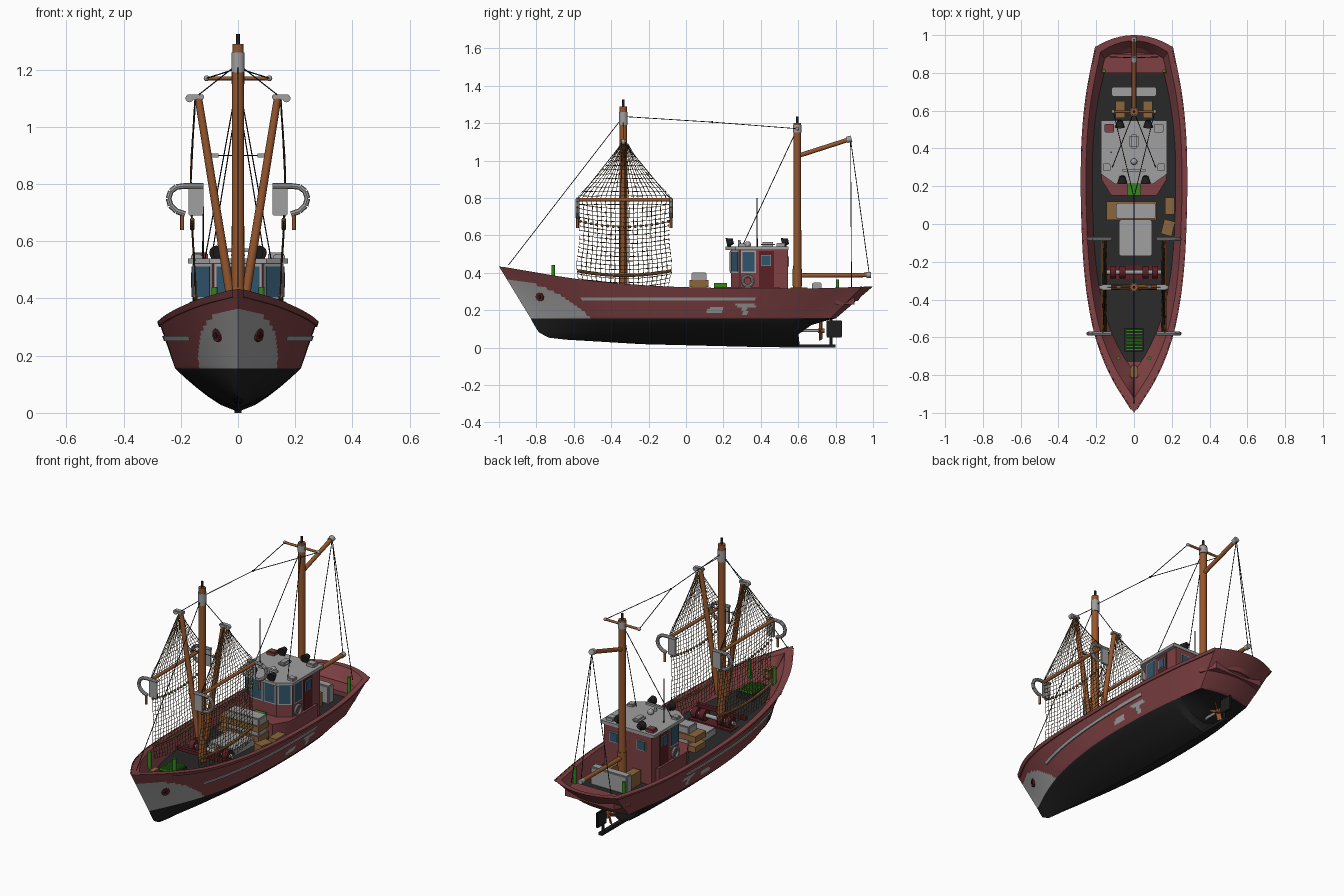
import bpy, bmesh, math, random
from mathutils import Vector, Matrix

if "Cube" in bpy.data.objects:
    bpy.data.objects.remove(bpy.data.objects["Cube"])
random.seed(4)

def mat(name, c):
    m = bpy.data.materials.new(name)
    m.diffuse_color = (*c, 1)
    m.use_nodes = True
    m.node_tree.nodes["Principled BSDF"].inputs["Base Color"].default_value = m.diffuse_color
    return m
RED = mat("hull red", (0.21, 0.052, 0.056))
GRAY = mat("light grey", (0.35, 0.35, 0.35))
BLACK = mat("black", (0.013, 0.013, 0.014))
WOOD = mat("mast wood", (0.30, 0.095, 0.028))
TAN = mat("crate tan", (0.26, 0.13, 0.045))
BLUE = mat("window blue", (0.03, 0.09, 0.15))
GREEN = mat("green", (0.035, 0.24, 0.012))
DARKRED = mat("dark red", (0.10, 0.014, 0.018))
NET = mat("net brown", (0.11, 0.065, 0.025))
DECK = mat("deck grey", (0.022, 0.022, 0.022))

# ---------- helpers ----------
def make(name, bm, *mats):
    bmesh.ops.recalc_face_normals(bm, faces=bm.faces)
    me = bpy.data.meshes.new(name)
    bm.to_mesh(me); bm.free()
    for m in mats: me.materials.append(m)
    ob = bpy.data.objects.new(name, me)
    bpy.context.collection.objects.link(ob)
    return ob

def box(name, x0, x1, y0, y1, z0, z1, m, rot=0, bevel=0):
    bm = bmesh.new()
    c = Vector(((x0+x1)/2, (y0+y1)/2, (z0+z1)/2))
    bmesh.ops.create_cube(bm, size=1, matrix=Matrix.Translation(c) @ Matrix.Rotation(rot, 4, 'Z')
                          @ Matrix.Diagonal((x1-x0, y1-y0, z1-z0, 1)))
    if bevel: bmesh.ops.bevel(bm, geom=bm.edges[:], offset=bevel, segments=2, affect='EDGES')
    return make(name, bm, m)

def rod(name, p, q, r, m, r2=None, n=12):
    p, q = Vector(p), Vector(q); d = q - p
    bm = bmesh.new()
    bmesh.ops.create_cone(bm, cap_ends=True, segments=n, radius1=r, radius2=r if r2 is None else r2, depth=d.length,
        matrix=Matrix.Translation((p+q)/2) @ d.to_track_quat('Z', 'Y').to_matrix().to_4x4())
    return make(name, bm, m)

def wire(name, p, q): return rod(name, p, q, 0.0022, BLACK, n=5)

def ball(name, p, r, m):
    bm = bmesh.new()
    bmesh.ops.create_uvsphere(bm, u_segments=12, v_segments=8, radius=r, matrix=Matrix.Translation(p))
    return make(name, bm, m)

def prism(name, pts, z0, z1, m):
    bm = bmesh.new()
    f = bm.faces.new([bm.verts.new((x, y, z0)) for x, y in pts])
    g = bmesh.ops.extrude_face_region(bm, geom=[f])
    bmesh.ops.translate(bm, verts=[v for v in g['geom'] if isinstance(v, bmesh.types.BMVert)], vec=(0, 0, z1-z0))
    return make(name, bm, m)

def mirror(half): return half + [(-x, y) for x, y in reversed(half)]

def table(t, x, smooth=True):
    x = min(max(x, t[0][0]), t[-1][0])
    i = max(k for k in range(len(t)-1) if t[k][0] <= x)
    (x0, a), (x1, b) = t[i], t[i+1]
    h = x1-x0; u = (x-x0)/h
    if not smooth: return a+(b-a)*u
    def slope(k):
        l, r = max(k-1, 0), min(k+1, len(t)-1)
        return (t[r][1]-t[l][1])/(t[r][0]-t[l][0])
    return ((2*u**3-3*u*u+1)*a + (u**3-2*u*u+u)*h*slope(i) + (3*u*u-2*u**3)*b + (u**3-u*u)*h*slope(i+1))

# ---------- hull: one loft from keel up over the rail to the deck; s > 1 wraps the transom ----------
BEAM = [(0, 0), (.1, .118), (.2, .195), (.3, .237), (.4, .26), (.5, .271), (.62, .276), (.75, .271), (.87, .248), (1, .2)]
WATER = [(0, 0), (.1, .075), (.2, .135), (.3, .175), (.45, .21), (.6, .22), (.8, .208), (1, .165)]
SHEER = [(-1, .434), (-.8, .4), (-.6, .368), (-.4, .346), (-.2, .331), (0, .322), (.4, .315), (.7, .316), (1, .327)]
KEEL_Y = [(0, -.785), (.04, -.735), (.1, -.64), (.87, .61), (.9, .6), (.95, .67), (1, .77)]
KEEL_Z = [(0, .08), (.04, .053), (.1, .042), (.35, .018), (.7, .004), (.87, .003), (.9, .07), (.95, .12), (1, .15)]
WL = .155
def line(s, y0, y1, width, bulge, inset=0):
    g = max(0, 2-s) if s > 1 else 1
    c = min(s, 1)
    return max(table(width, c)-inset, 0)*g, y0+(y1-y0)*c+bulge*(1-g*g)
def sheer_pt(s, inset=0, y0=-1, y1=.94, drop=0):
    x, y = line(s, y0, y1, BEAM, .06, inset)
    return Vector((x, y, table(SHEER, y)-drop))
def water_pt(s):
    x, y = line(s, -.83, .77, WATER, .03)
    return Vector((x, y, WL))
def side_pt(s, t): return water_pt(s).lerp(sheer_pt(s), t)
def bottom_pt(s, u):
    w = water_pt(s)
    ky, kz = table(KEEL_Y, min(s, 1), False), table(KEEL_Z, min(s, 1), False)
    return Vector((w.x*u**.8, ky+(w.y-ky)*u, kz+(WL-kz)*u**1.15))
NT = 16
rows = [lambda s, u=u/5: bottom_pt(s, u) for u in range(5)]
rows += [lambda s, t=t/NT: side_pt(s, t) for t in range(NT+1)]
rows += [lambda s: sheer_pt(s, .022, -.955, .91), lambda s: sheer_pt(s, .055, -.86, .86, .075),
         lambda s: sheer_pt(s, 9, -.86, .86, .075)]
stations = [i/120 for i in range(121)] + [1+i/8 for i in range(1, 9)]
def hull_mat(row, c):
    x = abs(c.x)
    if row < 5: return 2
    if row < 5+NT:
        bow = c.y < -.4 and (x/.138)**2.6 + (max(c.z-.2, 0)/.16)**2.6 < 1
        worn = (.11 < c.y < .2 and .185 < c.z < .185+.035*math.sin((c.y-.06)*12)) or \
               (.27 < c.y < .37 and .215 < c.z < .232) or (.3 < c.y < .33 and .175 < c.z < .22)
        return 1 if bow or worn else 0
    return 3 if row == len(rows)-2 and -.73 < c.y < .8 else 0
bm = bmesh.new()
for sgn in (1, -1):
    grid = [[bm.verts.new((p.x*sgn, p.y, p.z)) for p in (r(s) for s in stations)] for r in rows]
    for j in range(len(rows)-1):
        for i in range(len(stations)-1):
            f = bm.faces.new((grid[j][i], grid[j][i+1], grid[j+1][i+1], grid[j+1][i]))
            f.material_index = hull_mat(j, f.calc_center_median())
bmesh.ops.remove_doubles(bm, verts=bm.verts, dist=1e-5)
bmesh.ops.dissolve_degenerate(bm, edges=bm.edges, dist=1e-5)
make("hull", bm, RED, GRAY, BLACK, DECK)

# rub strips, rail lips and hawse plates follow the hull surface
def ribbon(name, s0, s1, lo, hi, off, m):
    bm = bmesh.new()
    for sgn in (1, -1):
        prev = None
        for i in range(61):
            s = s0+(s1-s0)*i/60
            cur = []
            for z, o in ((lo, 0), (lo, off), (hi, off), (hi, 0)):
                t = (z-WL)/(sheer_pt(s).z-WL) if z > .1 else 1+z/.2
                p = side_pt(s, t); cur.append(bm.verts.new((sgn*(p.x+o), p.y, p.z)))
            if prev:
                for k in range(3): bm.faces.new((prev[k], cur[k], cur[k+1], prev[k+1]))
            prev = cur
    make(name, bm, m)
ribbon("rub_strip", .2, .72, .252, .268, .006, GRAY)
ribbon("rail_lip", .01, 1, -.018, .001, .006, RED)
for sg in (1, -1):
    p = side_pt(.073, .46); p.x *= sg
    n = Vector((.85*sg, -.5, -.15)).normalized()
    rod("hawse_plate", p-n*.01, p+n*.008, .024, DARKRED, n=8)
    rod("hawse_hole", p, p+n*.011, .011, BLACK, n=8)

# stern gear
box("keel_shoe", -.012, .012, .5, .8, 0, .016, BLACK)
box("rudder", -.008, .008, .75, .835, .055, .145, BLACK, bevel=.004)
rod("rudder_post", (0, .775, .01), (0, .775, .2), .007, BLACK)
rod("propeller_shaft", (0, .58, .09), (0, .735, .09), .008, GRAY)
rod("propeller_hub", (0, .705, .09), (0, .74, .09), .013, WOOD)
for k in range(4):
    a = k*math.pi/2+.3
    b = box("propeller_blade", -.014, .014, -.003, .003, .008, .052, WOOD, bevel=.002)
    b.matrix_world = Matrix.Translation((0, .72, .09)) @ Matrix.Rotation(a, 4, 'Y') @ Matrix.Rotation(.6, 4, 'Z')

# ---------- deckhouse ----------
wall = [(.155, .545), (.155, .29), (.085, .24)]
prism("house_base", mirror([(.172, .5), (.172, .235), (.12, .15)]), .23, .325, RED)
prism("house_walls", mirror(wall), .23, .525, RED)
prism("house_roof", mirror([(.175, .548), (.175, .265), (.1, .212)]), .522, .54, GRAY)
def panel(name, a, b, z0, z1, thick, m, inset=0.0):
    a, b = Vector(a), Vector(b); d = (b-a).normalized(); a += d*inset; b -= d*inset
    n = Vector((d.y, -d.x))
    if n.dot((a+b)/2-Vector((0, .4))) < 0: n = -n
    prism(name, [a-n*.003, b-n*.003, b+n*thick, a+n*thick], z0+inset, z1-inset, m)
def window(a, b, z0, z1, inset=.008):
    panel("window_frame", a, b, z0, z1, .004, GRAY)
    panel("window_glass", a, b, z0, z1, .007, BLUE, inset)
for sg in (1, -1):
    window((sg*.155, .375), (sg*.155, .295), .398, .52)
    window((sg*.151, .287), (sg*.089, .243), .398, .52)
    window((sg*.083, .24), (sg*.002, .24), .398, .52)
    panel("door", (sg*.155, .47), (sg*.155, .39), .26, .515, .004, DARKRED)
    window((sg*.157, .455), (sg*.157, .4), .435, .495, .004)
    window((sg*.12, .545), (sg*.06, .545), .43, .49, .005)
    bpy.ops.mesh.primitive_torus_add(location=(sg*.163, .33, .355), rotation=(0, math.pi/2, 0),
        major_radius=.027, minor_radius=.008, major_segments=20, minor_segments=8)
    bpy.context.object.name = "life_ring"; bpy.context.object.data.materials.append(GRAY)
    # lamps on the roof
    for y, x in ((.235, .062), (.53, .075)):
        rod("lamp_post", (sg*x, y, .53), (sg*x, y, .56), .006, BLACK, n=8)
        rod("lamp", (sg*x, y-.018, .56), (sg*x, y+.018, .568), .026, BLACK, .014)
    box("roof_box", sg*.13-.025, sg*.13+.025, .485, .53, .535, .56, GRAY if sg > 0 else RED, bevel=.004)
    box("roof_vent", sg*.145-.02, sg*.145+.02, .28, .32, .535, .555, GRAY, bevel=.004)
box("life_raft", -.024, .024, .4, .475, .538, .563, GRAY, bevel=.01)
rod("radar_post", (0, .285, .535), (0, .285, .565), .008, GRAY)
box("radar_bar", -.06, .06, .278, .292, .563, .575, GRAY)
ball("roof_dome", (0, .33, .55), .018, GRAY)
rod("antenna", (-.122, .38, .53), (-.122, .38, .8), .004, BLACK, .002, 6)

# ---------- masts ----------
rod("fore_mast", (0, -.335, .26), (0, -.335, 1.29), .023, WOOD, .02, 16)
rod("fore_mast_band", (0, -.335, 1.19), (0, -.335, 1.26), .0235, GRAY, n=16)
rod("fore_mast_finial", (0, -.335, 1.28), (0, -.335, 1.325), .007, BLACK)
rod("main_mast", (0, .595, .24), (0, .595, 1.2), .022, WOOD, .02, 16)
rod("main_mast_band", (0, .595, 1.15), (0, .595, 1.19), .0235, GRAY, n=16)
rod("main_mast_collar", (0, .595, .33), (0, .595, .42), .025, WOOD, n=16)
rod("main_mast_finial", (0, .595, 1.19), (0, .595, 1.235), .007, BLACK)
rod("yard", (-.11, .595, 1.17), (.11, .595, 1.17), .007, WOOD)
rod("gaff", (0, .6, 1.025), (0, .88, 1.115), .012, WOOD)
rod("gaff_tip", (0, .86, 1.11), (0, .885, 1.117), .017, GRAY)
rod("lower_boom", (0, .6, .385), (0, .97, .388), .012, WOOD)
rod("boom_tip", (0, .965, .388), (0, .99, .388), .015, GRAY)
wire("forestay", (0, -.335, 1.235), (0, -.95, .44))
wire("mast_stay", (0, -.335, 1.235), (0, .14, 1.205))
ball("stay_joint", (0, .14, 1.205), .006, BLACK)
wire("boom_lift", (0, .88, 1.11), (0, .98, .39))
for sg in (1, -1):
    ball("yard_tip", (sg*.11, .595, 1.17), .01, GRAY)
    wire("yard_stay", (sg*.11, .595, 1.17), (0, .14, 1.205))
    wire("shroud", (0, .595, 1.17), (sg*.115, .3, .54))
    wire("gaff_line", (0, .88, 1.11), (sg*.13, .885, .31))

# ---------- derricks and beam trawls ----------
NETW = [(.3, .235), (.4, .255), (.55, .24), (.75, .243), (.8, .25), (.9, .16), (1.0, .075), (1.09, .02)]
NETX = [(.3, .145), (.45, .15), (.8, .165), (1.09, .15)]
for sg in (1, -1):
    rod("derrick", (sg*.025, -.335, .4), (sg*.14, -.335, 1.11), .016, WOOD, .013)
    box("derrick_cap", sg*.145-.026, sg*.145+.026, -.35, -.32, 1.095, 1.113, GRAY, bevel=.004)
    rod("derrick_sheave", (sg*.17, -.345, 1.1), (sg*.17, -.325, 1.1), .014, GRAY)
    wire("derrick_lift", (0, -.335, 1.22), (sg*.14, -.335, 1.11))
    wire("spreader_line", (sg*.1, -.335, .9), (0, -.335, .9))
    box("spreader_block", sg*.08-.012, sg*.08+.012, -.342, -.328, .893, .907, GRAY)
    bm = bmesh.new()
    nr, nc = 34, 20
    g = [[bm.verts.new((sg*table(NETX, z)+random.uniform(-.002, .002),
                        -.33+table(NETW, z)*(2*c/nc-1)+random.uniform(-.002, .002),
                        z+.025*(2*c/nc-1)**2*(z < .75)+random.uniform(-.002, .002)))
          for c in range(nc+1)] for z in (.3+.79*r/nr for r in range(nr+1))]
    for r in range(nr):
        for c in range(nc):
            bm.faces.new((g[r][c], g[r][c+1], g[r+1][c+1], g[r+1][c]))
    net = make("net", bm, NET)
    w = net.modifiers.new("strands", 'WIREFRAME'); w.thickness = .0034; w.use_even_offset = False
    rod("trawl_beam", (sg*.165, -.585, .79), (sg*.165, -.075, .79), .01, WOOD)
    for k in range(17):
        u = k/8-1
        ball("net_float", (sg*.16, -.33+.235*u, .645+.03*u*u), .008, NET)
        if k < 16:
            v = (k+1)/8-1
            rod("ground_rope", (sg*.15, -.33+.25*u, .385+.025*u*u), (sg*.15, -.33+.25*v, .385+.025*v*v), .008, TAN, n=8)
    for y in (-.58, -.08):
        # arched shoe at each beam end
        path = [(.185, .695), (.215, .705), (.236, .725), (.243, .75), (.235, .775), (.215, .79), (.19, .793), (.12, .793)]
        for a, b in zip(path, path[1:]):
            rod("shoe_arch", (sg*a[0], y, a[1]), (sg*b[0], y, b[1]), .01, GRAY, n=8)
        box("shoe_plate", sg*.147-.026, sg*.147+.026, y-.006, y+.006, .69, .8, GRAY, bevel=.003)
        rod("shoe_pin", (sg*.195, y, .64), (sg*.195, y, .69), .007, WOOD)
        wire("bridle", (sg*.15, -.335, 1.1), (sg*.165, y, .79))

# ---------- deck gear ----------
box("hold_hatch", -.08, .095, -.17, .02, .24, .29, GRAY, bevel=.005)
box("fish_box", -.095, .115, .03, .11, .25, .4, GRAY, bevel=.005)
for z in (.265, .325): box("fish_box_frame", -.145, .12, .02, .12, z, z+.035, TAN)
box("side_crate", .165, .215, .05, .14, .24, .3, TAN)
box("tilted_crate", .15, .21, -.06, .02, .24, .3, TAN, rot=-.25)
box("green_crate", -.035, .035, .15, .22, .325, .345, GREEN)
box("winch_bed", -.14, .14, -.29, -.22, .24, .265, DARKRED)
rod("winch_shaft", (-.145, -.255, .295), (.145, -.255, .295), .012, GRAY)
for x in (-.11, -.06, .06, .11):
    rod("winch_drum", (x-.016, -.255, .295), (x+.016, -.255, .295), .033, DARKRED, n=16)
box("mast_beam", -.16, .16, -.345, -.325, .29, .31, DARKRED)
for sg in (1, -1):
    rod("fore_bollard", (sg*.082, -.71, .31), (sg*.082, -.71, .44), .01, GREEN)
    rod("aft_bollard", (sg*.16, .81, .25), (sg*.16, .81, .365), .009, GREEN)
    box("aft_crate", sg*.072-.025, sg*.072+.025, .56, .65, .24, .32, TAN)
for k in range(7): box("grating_slat", -.045, .045, -.67+.017*k, -.66+.017*k, .325, .338, GREEN)
box("grating_base", -.05, .05, -.675, -.55, .27, .325, DECK)
box("windlass", -.02, .02, -.815, -.75, .33, .385, TAN, bevel=.006)
box("aft_locker", -.12, .12, .675, .725, .24, .348, GRAY, bevel=.006)
prism("aft_platform", mirror([(.2, .8), (.16, .9)]), .23, .27, RED)

# smooth the rounded parts, keep edges sharp
bpy.ops.object.select_all(action='DESELECT')
for ob in bpy.data.objects:
    if ob.type == 'MESH' and ob.name.split('.')[0] != "net":
        ob.select_set(True)
        bpy.context.view_layer.objects.active = ob
bpy.ops.object.shade_smooth_by_angle(angle=math.radians(35))
